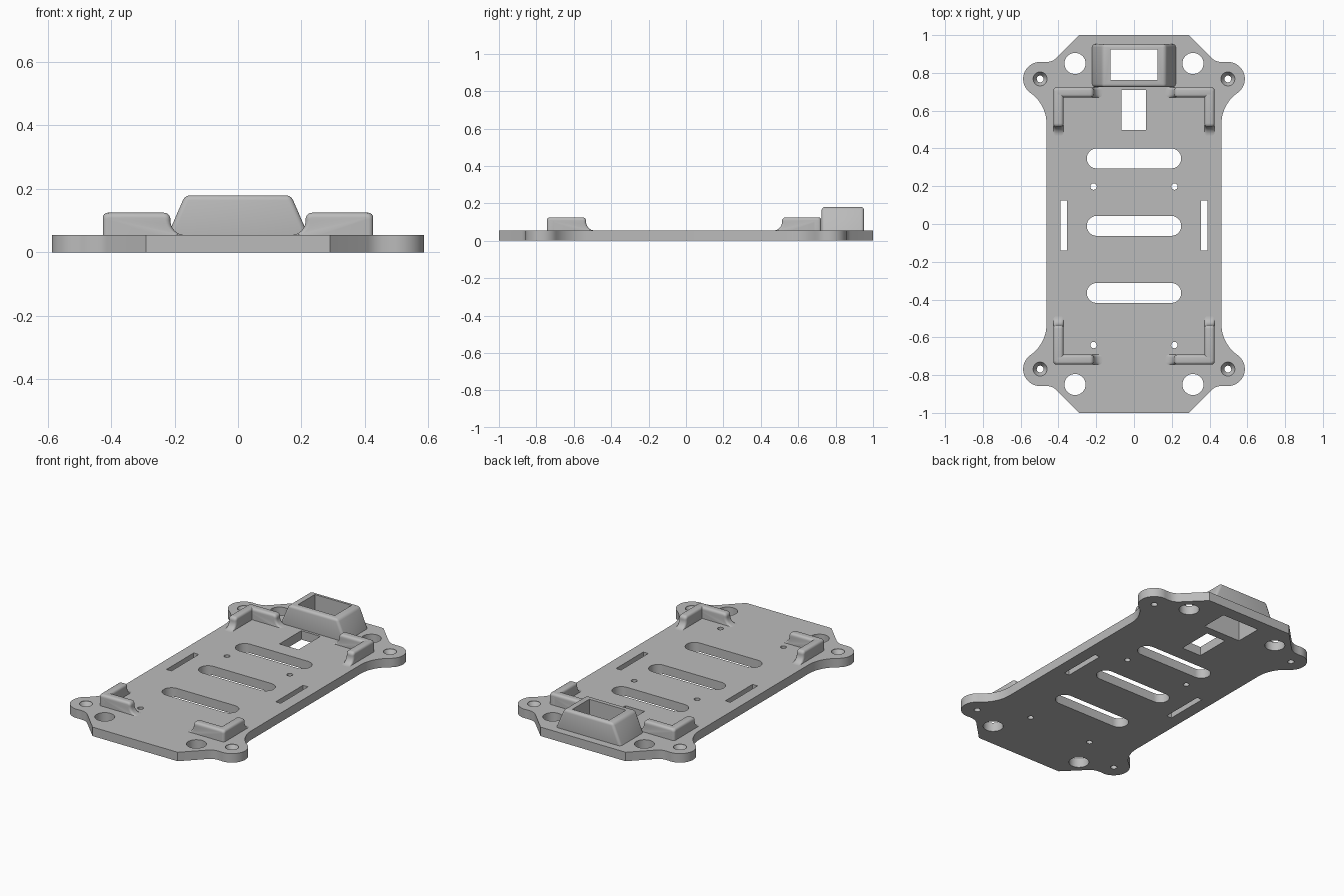
import bpy, bmesh
from math import sin, cos, pi, radians, atan2, hypot, sqrt

if "Cube" in bpy.data.objects:
    bpy.data.objects.remove(bpy.data.objects["Cube"])

PLATE = 0.055   # plate thickness
WALL = 0.125    # bracket height

grey = bpy.data.materials.new("light grey plastic")
grey.use_nodes = True
colour = (0.5, 0.5, 0.5, 1)
grey.diffuse_color = colour
grey.node_tree.nodes["Principled BSDF"].inputs["Base Color"].default_value = colour


def arc(cx, cy, r, a0, a1, n=8):
    return [(cx + r * cos(a0 + (a1 - a0) * i / n), cy + r * sin(a0 + (a1 - a0) * i / n))
            for i in range(n + 1)]


def circle(x, y, r, n=32):
    return arc(x, y, r, 0, 2 * pi, n)[:-1]


def rect(x0, x1, y0, y1):
    return [(x0, y0), (x1, y0), (x1, y1), (x0, y1)]


def loft(bm, rings):
    """Closed solid through rings of matching 3D points."""
    rows = [[bm.verts.new(p) for p in ring] for ring in rings]
    n = len(rows[0])
    for a, b in zip(rows, rows[1:]):
        for i in range(n):
            bm.faces.new((a[i], a[(i + 1) % n], b[(i + 1) % n], b[i]))
    bm.faces.new(rows[0])
    bm.faces.new(rows[-1])


def prism(bm, outline, z0, z1):
    loft(bm, [[(x, y, z) for x, y in outline] for z in (z0, z1)])


def finish(bm, name):
    bmesh.ops.recalc_face_normals(bm, faces=bm.faces)
    mesh = bpy.data.meshes.new(name)
    bm.to_mesh(mesh)
    bm.free()
    mesh.materials.append(grey)
    obj = bpy.data.objects.new(name, mesh)
    bpy.context.collection.objects.link(obj)
    return obj


def activate(obj):
    bpy.ops.object.select_all(action='DESELECT')
    obj.select_set(True)
    bpy.context.view_layer.objects.active = obj


def cut(obj, cutter):
    mod = obj.modifiers.new("holes", 'BOOLEAN')
    mod.operation, mod.solver, mod.object = 'DIFFERENCE', 'EXACT', cutter
    activate(obj)
    bpy.ops.object.modifier_apply(modifier=mod.name)


# Plate outline: one quarter with a rounded ear blended into side and chamfer
EAR_X, EAR_Y, EAR_R = 0.497, 0.768, 0.09
SIDE, BLEND, NECK = 0.463, 0.2, 0.078
bx = SIDE + BLEND
by = EAR_Y - sqrt((BLEND + EAR_R) ** 2 - (bx - EAR_X) ** 2)
low = atan2(by - EAR_Y, bx - EAR_X)
nx, ny = 0.465, 0.935
high = atan2(ny - EAR_Y, nx - EAR_X)
quarter = (arc(bx, by, BLEND, pi, low + pi, 10)
           + arc(EAR_X, EAR_Y, EAR_R, low, high, 20)[1:]
           + arc(nx, ny, NECK, high - pi, -3 * pi / 4, 6)[1:]
           + [(0.29, 1.0)])
half = quarter + [(-x, y) for x, y in reversed(quarter)]
outline = half + [(-x, -y) for x, y in half]
bm = bmesh.new()
prism(bm, outline, 0, PLATE)
plate = finish(bm, "base_plate")

# Cutters for every opening in the plate
bm = bmesh.new()
for y in (0.347, -0.01, -0.365):
    slot = arc(0.197, y, 0.053, -pi / 2, pi / 2, 16) + arc(-0.197, y, 0.053, pi / 2, 3 * pi / 2, 16)
    prism(bm, slot, -0.1, 0.1)
for sx in (1, -1):
    prism(bm, rect(sx * 0.372 - 0.017, sx * 0.372 + 0.017, -0.14, 0.125), -0.1, 0.1)
    for y in (0.198, -0.641):
        prism(bm, circle(sx * 0.214, y, 0.017, 20), -0.1, 0.1)
    for sy in (1, -1):
        prism(bm, circle(sx * 0.312, sy * 0.85, 0.056), -0.1, 0.1)
        # Countersunk screw holes in the ears
        loft(bm, [[(x, y, z) for x, y in circle(sx * EAR_X, sy * EAR_Y, r)]
                  for r, z in ((0.018, -0.1), (0.018, 0.02), (0.037, 0.05), (0.037, 0.1))])
prism(bm, rect(-0.066, 0.064, 0.497, 0.71), -0.1, 0.1)
prism(bm, rect(-0.125, 0.125, 0.762, 0.925), -0.1, 0.3)
cutter = finish(bm, "hole_cutter")
cutter.hide_render = True

# Connector housing: tapered block, rounded edges, open shaft
bm = bmesh.new()
trapezoid = [(-0.232, 0.03), (0.232, 0.03), (0.167, 0.18), (-0.167, 0.18)]
loft(bm, [[(x, y, z) for x, z in trapezoid] for y in (0.725, 0.952)])
bmesh.ops.bevel(bm, geom=bm.edges[:], offset=0.016, segments=4, profile=0.5, affect='EDGES')
housing = finish(bm, "connector_housing")

cut(plate, cutter)
cut(housing, cutter)
bpy.data.objects.remove(cutter)


# Corner brackets: two rounded arms with flared feet
def arm_profile(d, length):
    """Side profile of an arm, inset by d."""
    e = length - 0.065
    return ([(d, 0.03)]
            + arc(0.02, WALL - 0.02, 0.02 - d, pi, pi / 2, 5)
            + arc(e, WALL - 0.02, 0.02 - d, pi / 2, 0, 5)
            + arc(length - d, PLATE + 0.045, 0.045, pi, 3 * pi / 2, 8)
            + [(length - d, 0.03)])


ROUND, THICK, STEPS = 0.015, 0.052, 4
rise = [(ROUND * (1 - cos(t)), ROUND * (1 - sin(t)))
        for t in [pi / 2 * i / STEPS for i in range(STEPS + 1)]]
sections = rise + [(THICK - v, d) for v, d in reversed(rise)]

brackets = []
for end, corner_y, s in (("front", -0.744, 1), ("rear", 0.723, -1)):
    for side, sx in (("left", 1), ("right", -1)):
        bm = bmesh.new()
        loft(bm, [[(sx * (0.426 - u), corner_y + s * v, z) for u, z in arm_profile(d, 0.258)]
                  for v, d in sections])
        loft(bm, [[(sx * (0.426 - v), corner_y + s * u, z) for u, z in arm_profile(d, 0.255)]
                  for v, d in sections])
        brackets.append(finish(bm, f"{end}_{side}_bracket"))

for obj in [plate, housing] + brackets:
    activate(obj)
    bpy.ops.object.shade_smooth_by_angle(angle=radians(32))
